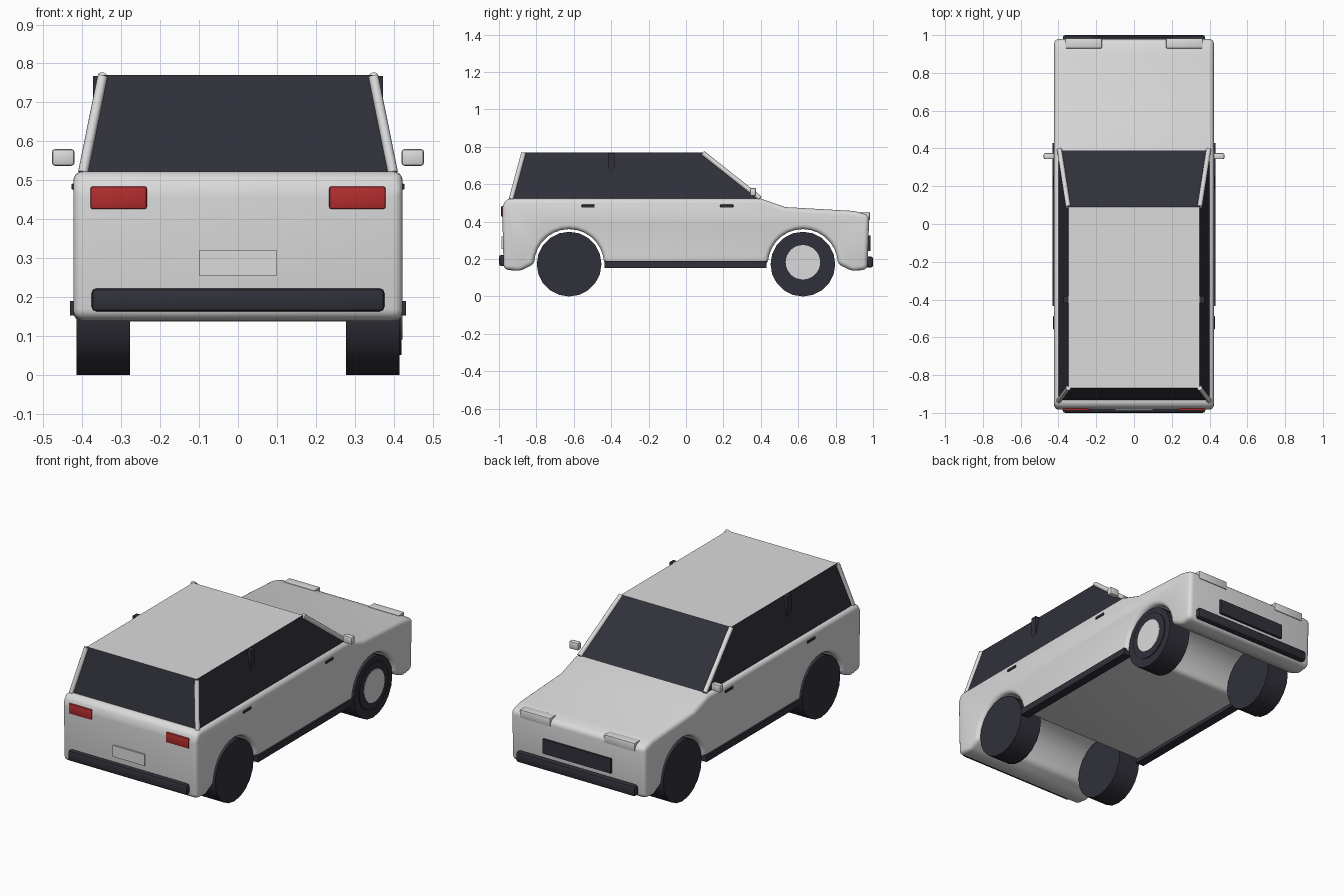
import bpy, bmesh
from math import cos, sin, pi, radians
from mathutils import Vector

cube = bpy.data.objects.get("Cube")
if cube:
    bpy.data.objects.remove(cube, do_unlink=True)


def material(name, rgb):
    m = bpy.data.materials.new(name)
    m.use_nodes = True
    m.diffuse_color = (*rgb, 1)
    m.node_tree.nodes["Principled BSDF"].inputs["Base Color"].default_value = (*rgb, 1)
    return m


PAINT = material("body paint", (0.71, 0.71, 0.71))
DARK = material("dark trim and glass", (0.03, 0.03, 0.042))
RED = material("tail light red", (0.45, 0.026, 0.028))


def finish(name, bm, mat, bevel=0, segments=3):
    bmesh.ops.recalc_face_normals(bm, faces=bm.faces)
    mesh = bpy.data.meshes.new(name)
    bm.to_mesh(mesh)
    bm.free()
    obj = bpy.data.objects.new(name, mesh)
    bpy.context.collection.objects.link(obj)
    mesh.materials.append(mat)
    bpy.ops.object.select_all(action='DESELECT')
    obj.select_set(True)
    bpy.context.view_layer.objects.active = obj
    if bevel:
        mod = obj.modifiers.new("soft edges", 'BEVEL')
        mod.width, mod.segments = bevel, segments
        mod.limit_method, mod.angle_limit = 'ANGLE', radians(28)
        bpy.ops.object.modifier_apply(modifier=mod.name)
    bpy.ops.object.shade_smooth_by_angle(angle=radians(35))
    return obj


def box(name, x, y, z, mat, bevel=0):
    """Box from (low, high) ranges on each axis."""
    bm = bmesh.new()
    bmesh.ops.create_cube(bm, size=1)
    for v in bm.verts:
        v.co = [r[0] if c < 0 else r[1] for c, r in zip(v.co, (x, y, z))]
    return finish(name, bm, mat, bevel, 2)


def rod(name, a, b, radius, mat, sides=12):
    """Cylinder between two points."""
    a, b = Vector(a), Vector(b)
    bm = bmesh.new()
    bmesh.ops.create_cone(bm, cap_ends=True, segments=sides, radius1=radius,
                          radius2=radius, depth=(b - a).length)
    turn = (b - a).to_track_quat('Z', 'Y')
    for v in bm.verts:
        v.co = turn @ v.co + (a + b) / 2
    return finish(name, bm, mat)


def side_range(s, low, high):
    return sorted((s * low, s * high))


AXLE, WHEEL_Z, WHEEL_R = 0.625, 0.173, 0.173


def arch(y, radius=0.187, steps=14):
    return [(y - radius * cos(pi * i / steps), WHEEL_Z + radius * sin(pi * i / steps))
            for i in range(steps + 1)]


# Lower body: side profile with wheel arches, extruded across the width
profile = [(-0.975, 0.145), (-0.89, 0.135)] + arch(-AXLE) + arch(AXLE)
profile += [(0.89, 0.135), (0.97, 0.145), (0.98, 0.435), (0.9, 0.457),
            (0.53, 0.478), (0.4, 0.523), (-0.96, 0.523), (-0.983, 0.48)]
bm = bmesh.new()
face = bm.faces.new([bm.verts.new((-0.423, y, z)) for y, z in profile])
ext = bmesh.ops.extrude_face_region(bm, geom=[face])
for v in ext["geom"]:
    if isinstance(v, bmesh.types.BMVert):
        v.co.x = 0.423
finish("lower_body", bm, PAINT, 0.032, 4)

# Cabin: tapered glass block with a painted roof
bm = bmesh.new()
bmesh.ops.create_cube(bm, size=1)
for v in bm.verts:
    top, front = v.co.z > 0, v.co.y > 0
    half = 0.347 if top else 0.402
    v.co = (half if v.co.x > 0 else -half,
            (0.09 if front else -0.868) if top else (0.4 if front else -0.935),
            0.77 if top else 0.515)
cabin = finish("cabin", bm, DARK)
cabin.data.materials.append(PAINT)
for p in cabin.data.polygons:
    if p.normal.z > 0.9:
        p.material_index = 1

# Parts that repeat on both sides
for s, side in ((1, "left"), (-1, "right")):
    rod(side + "_windscreen_pillar", (s * 0.395, 0.395, 0.525), (s * 0.348, 0.09, 0.767), 0.013, PAINT)
    rod(side + "_rear_pillar", (s * 0.398, -0.935, 0.52), (s * 0.348, -0.868, 0.767), 0.013, PAINT)
    box(side + "_middle_pillar", side_range(s, 0.33, 0.373), (-0.417, -0.382), (0.655, 0.768), DARK)
    box(side + "_mirror", side_range(s, 0.42, 0.478), (0.343, 0.375), (0.537, 0.58), PAINT, 0.008)
    box(side + "_sill", side_range(s, 0.38, 0.431), (-0.435, 0.43), (0.153, 0.19), DARK)
    for y, label in ((-0.523, "rear"), (0.218, "front")):
        box(f"{side}_{label}_door_handle", side_range(s, 0.415, 0.428), (y - 0.035, y + 0.035),
            (0.476, 0.491), DARK, 0.003)
    box(side + "_tail_light", side_range(s, 0.234, 0.379), (-0.988, -0.95), (0.426, 0.484), RED, 0.006)
    box(side + "_headlight", side_range(s, 0.17, 0.363), (0.93, 0.983), (0.405, 0.452), PAINT, 0.004)
    for y, label in ((-AXLE, "rear"), (AXLE, "front")):
        rod(f"{side}_{label}_wheel", (s * 0.278, y, WHEEL_Z), (s * 0.415, y, WHEEL_Z),
            WHEEL_R, DARK, 20)

# Rim and hub cap on the one dressed wheel
rod("wheel_rim", (0.41, AXLE, WHEEL_Z + 0.01), (0.42, AXLE, WHEEL_Z + 0.01), 0.132, DARK, 32)
rod("hub_cap", (0.415, AXLE, WHEEL_Z + 0.01), (0.423, AXLE, WHEEL_Z + 0.01), 0.092, PAINT, 32)

# Bumpers, grille and blank plate
box("rear_bumper", (-0.376, 0.376), (-1.0, -0.96), (0.163, 0.222), DARK, 0.012)
box("front_bumper", (-0.376, 0.376), (0.96, 1.0), (0.155, 0.214), DARK, 0.012)
box("grille", (-0.215, 0.215), (0.96, 0.987), (0.242, 0.325), DARK)
box("rear_plate", (-0.1, 0.1), (-0.987, -0.979), (0.255, 0.32), PAINT)
